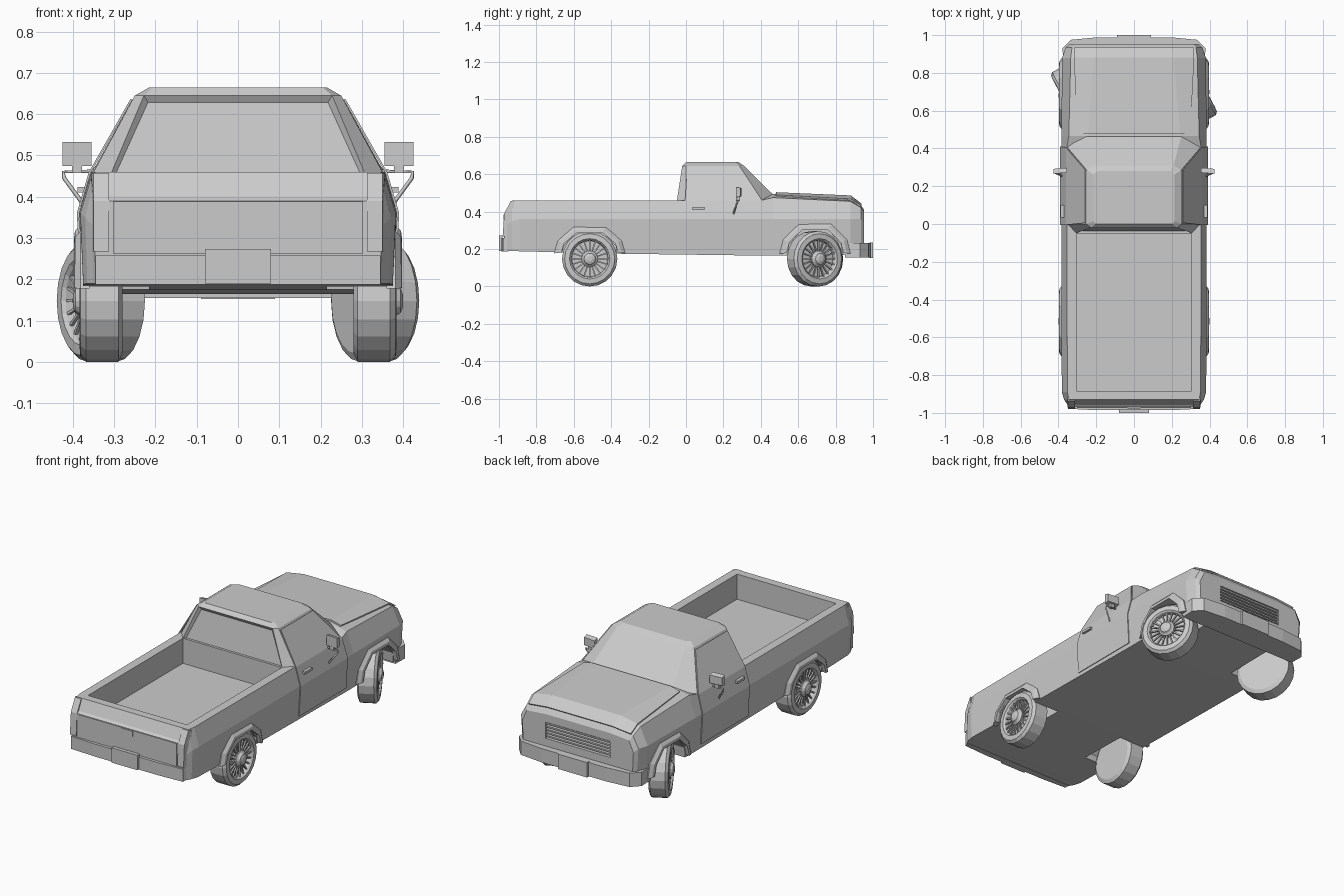
import bpy, bmesh, math
from mathutils import Matrix, Vector

if "Cube" in bpy.data.objects:
    bpy.data.objects.remove(bpy.data.objects["Cube"])

paint = bpy.data.materials.new("light_grey")
paint.diffuse_color = (0.6, 0.6, 0.6, 1)
paint.use_nodes = True
paint.node_tree.nodes["Principled BSDF"].inputs["Base Color"].default_value = paint.diffuse_color


def finish(name, bm, mat=None):
    bmesh.ops.remove_doubles(bm, verts=bm.verts, dist=1e-5)
    bmesh.ops.recalc_face_normals(bm, faces=bm.faces)
    me = bpy.data.meshes.new(name)
    bm.to_mesh(me)
    bm.free()
    me.materials.append(paint)
    ob = bpy.data.objects.new(name, me)
    bpy.context.collection.objects.link(ob)
    if mat:
        ob.matrix_world = mat
    return ob


def loft(name, rings, cap=True, closed=True, post=None):
    bm = bmesh.new()
    rows = [[bm.verts.new(p) for p in r] for r in rings]
    n = len(rows[0])
    for a, b in zip(rows, rows[1:]):
        for i in range(n if closed else n - 1):
            j = (i + 1) % n
            bm.faces.new((a[i], a[j], b[j], b[i]))
    if cap:
        bm.faces.new(rows[0])
        bm.faces.new(rows[-1])
    bmesh.ops.recalc_face_normals(bm, faces=bm.faces)
    if post:
        post(bm)
    return finish(name, bm)


def box(name, x0, x1, y0, y1, z0, z1):
    return loft(name, [[(x0, y0, z), (x1, y0, z), (x1, y1, z), (x0, y1, z)] for z in (z0, z1)])


def cut(ob, cutter):
    m = ob.modifiers.new("cut", 'BOOLEAN')
    m.operation, m.solver, m.object = 'DIFFERENCE', 'EXACT', cutter
    bpy.context.view_layer.objects.active = ob
    bpy.ops.object.modifier_apply(modifier=m.name)
    bpy.data.objects.remove(cutter)


def thicken(ob, t):
    m = ob.modifiers.new("thickness", 'SOLIDIFY')
    m.thickness, m.offset = t, 0


def mirror_ring(half, y):
    return [(x, y, z) for x, z in half] + [(-x, y, z) for x, z in reversed(half)]


# Lower body: sections from tail to nose (sill, side, shoulder, inner top)
stations = [
    (-0.970, [(.345, .19), (.347, .33), (.345, .39), (.305, .39)]),
    (-0.957, [(.350, .19), (.352, .33), (.345, .40), (.305, .40)]),
    (-0.930, [(.365, .19), (.370, .35), (.345, .46), (.305, .46)]),
    (-0.890, [(.375, .188), (.382, .36), (.352, .46), (.305, .46)]),
    (-0.350, [(.375, .175), (.385, .36), (.355, .46), (.305, .46)]),
    (0.400, [(.375, .165), (.385, .36), (.356, .46), (.305, .46)]),
    (0.465, [(.375, .165), (.385, .36), (.345, .475), (.245, .495)]),
    (0.880, [(.370, .17), (.380, .36), (.335, .455), (.210, .478)]),
    (0.935, [(.350, .18), (.362, .36), (.328, .422), (.200, .436)]),
    (0.952, [(.335, .18), (.342, .34), (.315, .40), (.200, .41)]),
]
body = loft("body", [mirror_ring(h, y) for y, h in stations])
cut(body, box("bed_cutter", -.305, .305, -.885, -.05, .32, .6))
cut(body, box("grille_cutter", -.2, .2, .93, 1.0, .275, .365))


# Wheel wells and flares
def arch(cy, cz, r, top):
    pts = [(-1, -.1), (-.9, .42), (-.46, 1), (.46, 1), (.9, .42), (1, -.1)]
    return [(cy + r * a, cz + (top - cz) * b) for a, b in pts]


WHEELS = [("rear", -.515, .30, 0), ("front", .69, .315, math.radians(28))]
for s in (1, -1):
    side = "right" if s > 0 else "left"
    for label, cy, top, steer in WHEELS:
        inner = arch(cy, .165, .155, top - .012)
        inner = [(inner[0][0], .1)] + inner[1:-1] + [(inner[-1][0], .1)]
        cut(body, loft("well_cutter", [[(s * x, y, z) for y, z in inner] for x in (.215, .5)]))
        lo, hi = arch(cy, .19, .152, top - .014), arch(cy, .19, .190, top + .018)
        rings = [[(s * .36, *a), (s * .397, *a), (s * .395, (a[0] + b[0]) / 2, (a[1] + b[1]) / 2),
                  (s * .381, *b), (s * .36, *b)] for a, b in zip(lo, hi)]
        loft(f"{label}_{side}_wheel_arch", rings)


# Cab with recessed rear window
def recess_window(bm):
    f = min(bm.faces, key=lambda f: f.normal.y if f.calc_area() > .05 else 9)
    bmesh.ops.inset_region(bm, faces=[f], thickness=.018, depth=-.012)


levels = [
    [(.31, -.05, .45), (.355, 0, .45), (.356, .41, .455), (.25, .465, .492)],
    [(.228, -.02, .645), (.25, 0, .645), (.25, .285, .645), (.21, .31, .645)],
    [(.205, 0, .665), (.215, .015, .665), (.215, .262, .665), (.19, .28, .665)],
]
loft("cab", [l + [(-x, y, z) for x, y, z in reversed(l)] for l in levels], post=recess_window)

# Hood panel
hood_rows = [(.48, .297, .486, .243, .500), (.88, .318, .464, .210, .483),
             (.935, .315, .429, .200, .441)]
hood = loft("hood", [[(-o, y, zo), (-d, y, zd), (d, y, zd), (o, y, zo)]
                     for y, o, zo, d, zd in hood_rows], cap=False, closed=False)
thicken(hood, .008)

# Grille slats
for i in range(5):
    z = .283 + i * .0175
    box(f"grille_slat_{i + 1}", -.2, .2, .93, .948, z, z + .008)


# Bumpers with angled corners
def bumper(name, plan, z0, z1):
    ring = plan + [(-x, y) for x, y in reversed(plan)]
    loft(name, [[(x, y, z) for x, y in ring] for z in (z0, z1)])


bumper("front_bumper", [(.375, .85), (.378, .93), (.335, .975), (.2, .988)], .155, .232)
bumper("rear_bumper", [(.345, -.95), (.345, -.978), (.2, -.986)], .188, .258)
box("front_plate", -.09, .09, .98, 1.0, .152, .235)
box("rear_plate", -.08, .08, -1.0, -.98, .19, .273)
box("tailgate_handle", -.034, .034, -.976, -.965, .355, .384)
box("tailgate_panel", -.303, .303, -.974, -.96, .262, .388)

# Doors, handles, lamps and mirrors on both sides
for s in (1, -1):
    side = "right" if s > 0 else "left"
    rows = [(.378, .19, -.005, .41), (.388, .36, -.005, .41),
            (.359, .459, -.005, .405), (.258, .636, .006, .288)]
    door = loft(f"{side}_door", [[(s * x, a, z), (s * x, b, z)] for x, z, a, b in rows],
                cap=False, closed=False)
    thicken(door, .005)
    box(f"{side}_door_handle", s * .37, s * .389, .035, .10, .410, .424)
    loft(f"{side}_tail_lamp", [[(s * x, y, z) for x, y in ((.312, -.92), (.312, yb), (.35, yb), (.356, -.92))]
                               for z, yb in ((.268, -.98), (.39, -.972), (.458, -.936))])
    loft(f"{side}_mirror", [[(s * .355, y, z0), (s * .425, y - .006, z0), (s * .425, y - .006, z1),
                             (s * .355, y, z1)] for y, z0, z1 in ((.272, .475, .533), (.298, .482, .526))])
    box(f"{side}_mirror_stem", s * .378, s * .402, .268, .288, .458, .478)
    cu = bpy.data.curves.new("bracket", 'CURVE')
    cu.dimensions, cu.bevel_depth, cu.bevel_resolution = '3D', .005, 0
    path = [(.372, .255, .375), (.382, .255, .392), (.421, .272, .445), (.423, .278, .46), (.345, .278, .462)]
    sp = cu.splines.new('POLY')
    sp.points.add(len(path) - 1)
    for p, (x, y, z) in zip(sp.points, path):
        p.co = (s * x, y, z, 1)
    cu.materials.append(paint)
    ob = bpy.data.objects.new(f"{side}_mirror_bracket", cu)
    bpy.context.collection.objects.link(ob)


# Wheels: turned tyre, wire spokes and domed hub along local +x
def turn(bm, profile, n):
    rows = [[bm.verts.new((x, r * math.cos(2 * math.pi * i / n), r * math.sin(2 * math.pi * i / n)))
             for i in range(n)] for x, r in profile]
    for a, b in zip(rows, rows[1:]):
        for i in range(n):
            bm.faces.new((a[i], a[(i + 1) % n], b[(i + 1) % n], b[i]))
    bm.faces.new(rows[0])
    bm.faces.new(rows[-1])


def wheel(name, mat):
    bm = bmesh.new()
    turn(bm, [(-.052, .128), (-.042, .148), (.036, .148), (.050, .134), (.052, .108),
              (.044, .100), (.022, .096)], 20)
    finish(name + "_tyre", bm, mat)
    bm = bmesh.new()
    turn(bm, [(.02, .044), (.046, .044), (.052, .036), (.062, .030), (.068, .014)], 14)
    finish(name + "_hub", bm, mat)
    bm = bmesh.new()
    for i in range(20):
        m = Matrix.Rotation(2 * math.pi * i / 20, 4, 'X') @ Matrix.Translation((.038, 0, .07)) \
            @ Matrix.Diagonal((.008, .007, .062, 1))
        bmesh.ops.create_cube(bm, size=1, matrix=m)
    finish(name + "_spokes", bm, mat)


for s in (1, -1):
    side = "right" if s > 0 else "left"
    for label, cy, top, steer in WHEELS:
        turn_z = steer + (0 if s > 0 else math.pi)
        wheel(f"{label}_{side}_wheel",
              Matrix.Translation((s * .332, cy, .148)) @ Matrix.Rotation(turn_z, 4, 'Z'))
